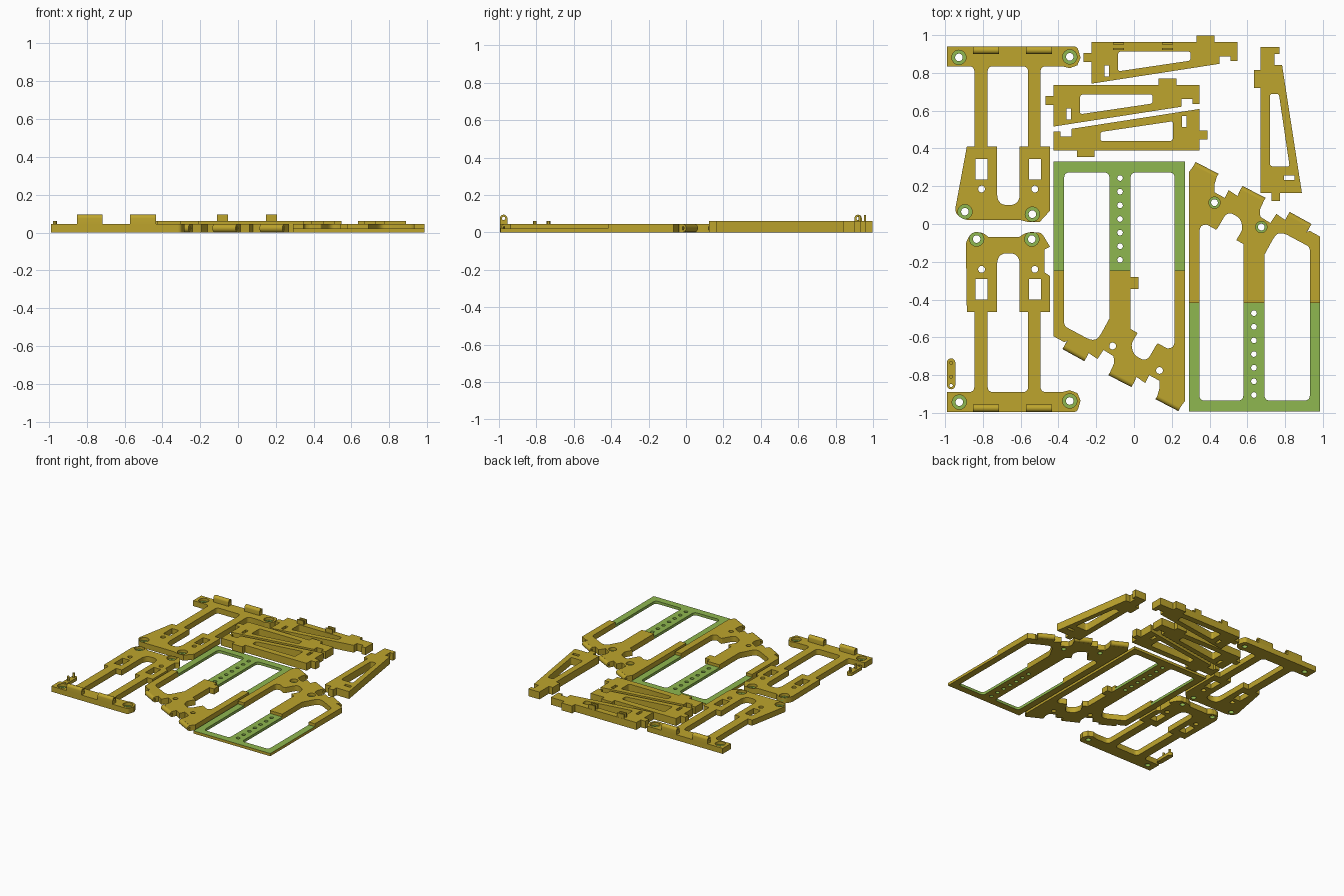
import bpy, bmesh, math
from mathutils import Matrix, Vector

if "Cube" in bpy.data.objects:
    bpy.data.objects.remove(bpy.data.objects["Cube"])


def material(name, rgb):
    m = bpy.data.materials.new(name)
    m.diffuse_color = (*rgb, 1)
    m.use_nodes = True
    m.node_tree.nodes["Principled BSDF"].inputs["Base Color"].default_value = m.diffuse_color
    return m


OLIVE = material("olive_yellow", (0.515, 0.376, 0.026))
GREEN = material("leaf_green", (0.275, 0.474, 0.08))


def rounded(pts):
    """Soften each corner that carries a radius as third value."""
    out = []
    for i, p in enumerate(pts):
        c = Vector(p[:2])
        if len(p) < 3:
            out.append(c)
            continue
        a, b = Vector(pts[i - 1][:2]), Vector(pts[(i + 1) % len(pts)][:2])
        s = c + (a - c).normalized() * min(p[2], (a - c).length * 0.45)
        e = c + (b - c).normalized() * min(p[2], (b - c).length * 0.45)
        for k in range(6):
            t = k / 5
            out.append(s * (1 - t) ** 2 + c * 2 * t * (1 - t) + e * t * t)
    return out


def circle(x, y, r, n=24):
    return [(x + r * math.cos(2 * math.pi * k / n), y + r * math.sin(2 * math.pi * k / n))
            for k in range(n)]


def rect(x0, x1, y0, y1):
    return [(x0, y0), (x1, y0), (x1, y1), (x0, y1)]


def plate(name, loops, z0, z1, place=Matrix(), green=None):
    """Extrude an outline with holes from z0 to z1; green(face) picks painted faces."""
    cu = bpy.data.curves.new(name, 'CURVE')
    cu.dimensions, cu.fill_mode, cu.extrude = '2D', 'BOTH', (z1 - z0) / 2
    for loop in loops:
        pts = rounded(loop)
        sp = cu.splines.new('POLY')
        sp.points.add(len(pts) - 1)
        for q, p in zip(sp.points, pts):
            q.co = (p[0], p[1], 0, 1)
        sp.use_cyclic_u = True
    tmp = bpy.data.objects.new(name + "_curve", cu)
    bpy.context.collection.objects.link(tmp)
    dg = bpy.context.evaluated_depsgraph_get()
    me = bpy.data.meshes.new_from_object(tmp.evaluated_get(dg))
    bpy.data.objects.remove(tmp)
    me.name = name
    me.materials.clear()
    me.materials.append(OLIVE)
    me.materials.append(GREEN)
    bm = bmesh.new()
    bm.from_mesh(me)
    bmesh.ops.remove_doubles(bm, verts=bm.verts, dist=1e-5)
    bmesh.ops.translate(bm, verts=bm.verts, vec=(0, 0, (z0 + z1) / 2))
    bmesh.ops.recalc_face_normals(bm, faces=bm.faces)
    for f in bm.faces:
        f.smooth = False
        f.material_index = 1 if green and green(f) else 0
    bm.transform(place)
    bm.to_mesh(me)
    bm.free()
    ob = bpy.data.objects.new(name, me)
    bpy.context.collection.objects.link(ob)
    return ob


def seat_ring(name, x, y, r, hole, place=Matrix()):
    """Green floor of a counterbored screw hole."""
    plate(name, [circle(x, y, r), circle(x, y, hole)], 0, 0.022, place,
          lambda f: f.normal.z > -0.5)


def barrel(name, a, b, r, z, place):
    """Hinge barrel with a pin hole running from a to b."""
    a, b = Vector((*a, z)), Vector((*b, z))
    turn = (b - a).to_track_quat('Z', 'Y').to_matrix().to_4x4()
    plate(name, [circle(0, 0, r), circle(0, 0, r * 0.45, 12)], 0, (b - a).length,
          place @ Matrix.Translation(a) @ turn)


# Leg frames: bar with two hinge knuckles, two legs, wide feet with windows
def leg_frame(name, flip, foot, bores):
    def m(pts):
        return [(p[0], -0.055 - p[1], *p[2:]) if flip else p for p in pts]
    outline = [(-.99, .94), (-.30, .94, .02), (-.283, .88), (-.30, .84), (-.34, .825),
               (-.38, .835), (-.495, .835, .03), (-.495, .41), (-.445, .41)] + foot + [
               (-.885, .41), (-.845, .41), (-.845, .835, .03), (-.99, .835)]
    opening = [(-.56, .835, .03), (-.775, .835, .03), (-.775, .41), (-.725, .41),
               (-.725, .1, .06), (-.605, .1, .06), (-.605, .41), (-.56, .41)]
    loops = [m(outline), m(opening)]
    for x in (-.807, -.525):
        loops += [m(rect(x - .032, x + .032, .235, .345)), m(circle(x, .185, .018))]
    loops += [circle(x, y, .038) for x, y in bores]
    plate(name, loops, 0, .045)
    for x, y in bores:
        seat_ring(name + "_screw_seat", x, y, .038, .02)
    # knuckle profile drawn in y-z, swept along x
    yc = -.975 if flip else .92
    arc = [(.02 * math.cos(math.pi * k / 10), .075 + .02 * math.sin(math.pi * k / 10))
           for k in range(11)]
    swing = Matrix(((0, 0, 1, 0), (1, 0, 0, yc), (0, 1, 0, 0), (0, 0, 0, 1)))
    for x in (-.853, -.572):
        plate(name + "_knuckle", [[(-.02, .044), (.02, .044)] + arc, circle(0, .075, .009, 12)],
              x, x + .137, swing)


leg_frame("rear_leg_frame", False,
          [(-.445, .07), (-.50, .01), (-.56, .01), (-.6, .02), (-.90, .02, .04),
           (-.95, .06, .03)],
          [(-.927, .882), (-.34, .885), (-.895, .065), (-.538, .052)])
leg_frame("front_leg_frame", True,
          [(-.445, .22), (-.475, .2), (-.475, .08), (-.445, .065), (-.49, -.01, .02),
           (-.57, -.01, .02), (-.61, .015), (-.77, .015), (-.80, -.01, .02),
           (-.86, -.01, .02), (-.89, .04, .02)],
          [(-.925, -.943), (-.34, -.937), (-.833, -.08), (-.541, -.08)])


# Hinged panels: thick hinge end plus thin green tray with a drilled centre bar
def panel(name, place, stop, seats):
    lug = [(-.018, -.345), (.025, -.345), (.025, -.28), (-.018, -.28)] if stop else []
    tips = [((-.368, -.643), (-.252, -.707)), ((-.125, -.781), (-.003, -.844)),
            ((.124, -.908), (.245, -.971))]
    outer = [(-.425, -.245), (-.425, -.595), (-.37, -.625), (-.352, -.62), *tips[0],
             (-.24, -.683), (-.193, -.715), (-.161, -.667), (-.108, -.70), (-.105, -.737),
             *tips[1], (.013, -.81), (.06, -.842), (.08, -.80), (.135, -.83), (.135, -.87),
             *tips[2], (.262, -.948), (.27, -.937), (.27, -.245)]
    inner = [(.215, -.245), (.215, -.65, .04), (.177, -.66, .01), (.124, -.63, .01),
             (.066, -.73, .04), (-.003, -.692, .03), (-.015, -.635, .02), (.019, -.577),
             (-.018, -.556)] + lug + [(-.018, -.245), (-.13, -.245), (-.13, -.5),
             (-.19, -.61, .04), (-.23, -.615, .03), (-.37, -.54, .02), (-.37, -.245)]
    r = .03 if seats else .018
    pins = [(-.113, -.646), (.135, -.775)]
    plate(name + "_hinge_end", [outer + inner] + [circle(x, y, r) for x, y in pins],
          0, .045, place)
    if seats:
        for x, y in pins:
            seat_ring(name + "_screw_seat", x, y, r, .018, place)
    for a, b in tips:
        barrel(name + "_hinge_barrel", a, b, .022, .0225, place)
    tray = [(-.425, -.245), (-.37, -.245), (-.37, .273, .03), (-.13, .273, .03), (-.13, -.245),
            (-.018, -.245), (-.018, .273, .03), (.215, .273, .03), (.215, -.245),
            (.27, -.245), (.27, .33), (-.425, .33)]

    def painted(f):
        c = f.calc_center_median()
        inside = -.42 < c.x < .265 and c.y < .325
        return f.normal.z > .5 or (abs(f.normal.z) < .5 and inside)
    plate(name + "_tray", [tray] + [circle(-.074, -.19 + .0722 * k, .015, 16) for k in range(7)],
          0, .022, place, painted)


panel("left_panel", Matrix(), True, False)
panel("right_panel", Matrix.Translation((.561, -.662, 0)) @ Matrix.Rotation(math.pi, 4, 'Z'),
      False, True)


# Tapered side brackets, one shape placed four times
bracket = [(0, 0), (.555, 0), (.555, .035), (.65, .035), (.65, 0), (.772, 0), (.772, -.10),
           (.735, -.10), (.735, -.075), (.677, -.075), (.677, -.115), (0, -.22), (0, -.105),
           (-.042, -.105), (-.042, -.058), (0, -.058)]
window = [(.14, -.05, .02), (.525, -.05, .015), (.525, -.098, .015), (.14, -.155, .015)]
slot = rect(.068, .092, -.182, -.125)
for name, x, y, turn in (("top_bracket", -.225, .963, 0), ("middle_bracket", -.426, .736, 0),
                         ("lower_bracket", .347, .389, 180), ("side_bracket", .669, .164, 90)):
    spot = Matrix.Translation((x, y, 0)) @ Matrix.Rotation(math.radians(turn), 4, 'Z')
    plate(name, [bracket, window, slot], 0, .06, spot)

# Paired clip ears on the top bracket
for x in (-.112, .147):
    for y in (.921, .951):
        plate("clip_ear", [rect(x, x + .06, y, y + .011)], .058, .094)

# Loose pin link
link = [(-.968 + .022 * math.cos(a), y + .022 * math.sin(a))
        for y, s in ((-.733, 0), (-.853, 1))
        for a in [math.pi * (s + k / 8) for k in range(9)]]
plate("pin_link", [link, circle(-.968, -.855, .009, 12)], 0, .025)
for y in (-.735, -.808):
    plate("link_pin", [circle(-.968, y, .01, 12)], .024, .06)

# Smooth the round walls, keep edges crisp
bpy.ops.object.select_all(action='SELECT')
bpy.context.view_layer.objects.active = bpy.context.scene.objects[0]
bpy.ops.object.shade_smooth_by_angle(angle=math.radians(30))
